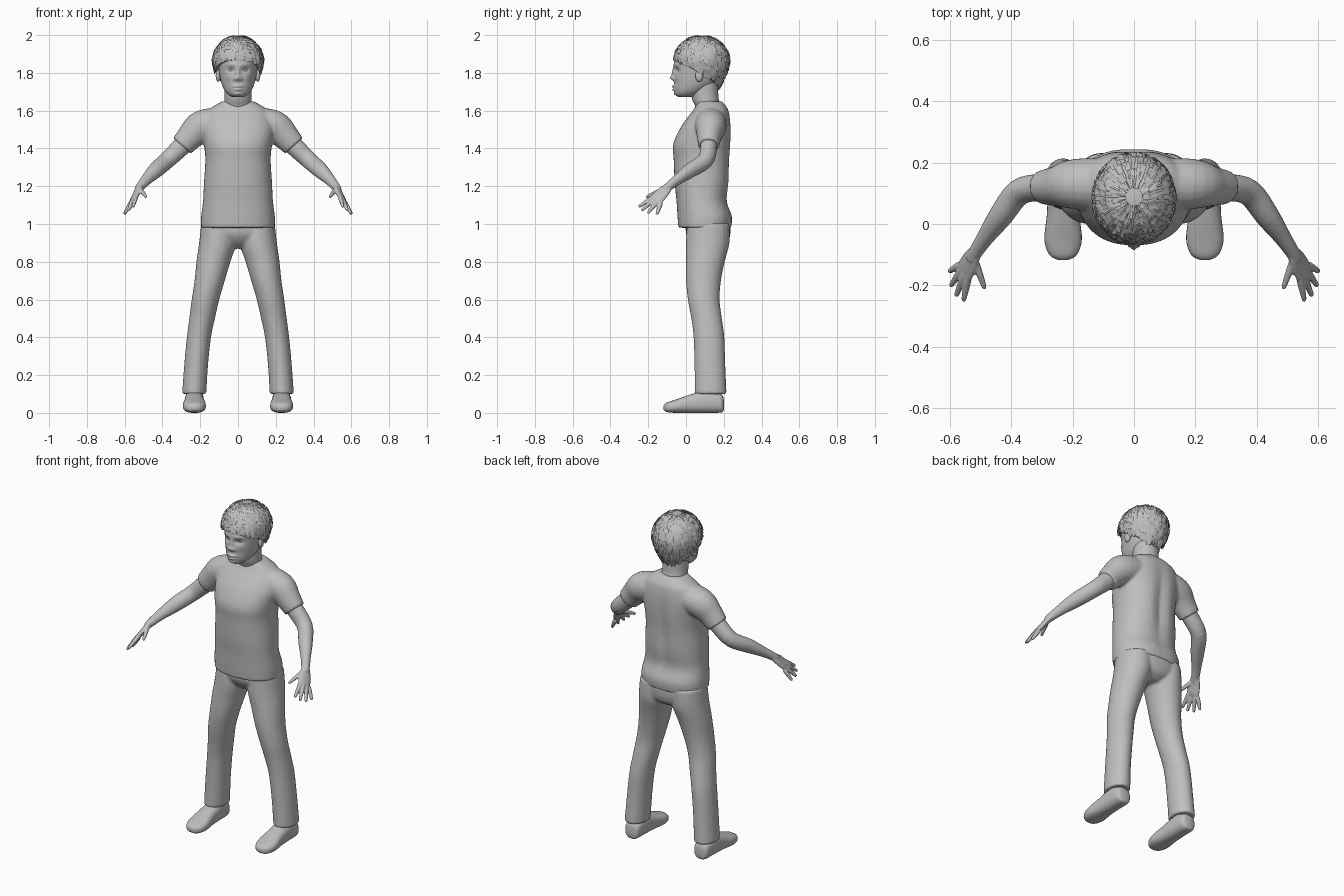
import bpy, bmesh, math, random
from mathutils import Vector

random.seed(4)
cube = bpy.data.objects.get("Cube")
if cube:
    bpy.data.objects.remove(cube, do_unlink=True)

grey = bpy.data.materials.new("plain_grey")
grey.use_nodes = True
tone = (0.52, 0.52, 0.52, 1)
grey.diffuse_color = tone
grey.node_tree.nodes["Principled BSDF"].inputs["Base Color"].default_value = tone


def finish(name, bm, voxel=0, relax=0, normals=True):
    """Turn a bmesh into a smooth object, optionally fused by a voxel remesh."""
    if normals:
        bmesh.ops.recalc_face_normals(bm, faces=bm.faces)
    for f in bm.faces:
        f.smooth = True
    mesh = bpy.data.meshes.new(name)
    bm.to_mesh(mesh)
    bm.free()
    mesh.materials.append(grey)
    obj = bpy.data.objects.new(name, mesh)
    bpy.context.collection.objects.link(obj)
    if voxel:
        fuse = obj.modifiers.new("fuse", 'REMESH')
        fuse.mode = 'VOXEL'
        fuse.voxel_size = voxel
        fuse.use_smooth_shade = True
        soft = obj.modifiers.new("soften", 'SMOOTH')
        soft.factor = 0.5
        soft.iterations = relax
    return obj


def spline(rows, steps):
    """Catmull-Rom interpolation through rows of numbers."""
    out = []
    for i in range(len(rows) - 1):
        quad = [rows[max(i - 1, 0)], rows[i], rows[i + 1], rows[min(i + 2, len(rows) - 1)]]
        for k in range(steps):
            t = k / steps
            out.append([b + t / 2 * (c - a + t * (2 * a - 5 * b + 4 * c - d + t * (3 * (b - c) + d - a)))
                        for a, b, c, d in zip(*quad)])
    return out + [list(rows[-1])]


def loft(bm, rings, seg=32, power=1.0, shape=None):
    """Skin closed rings given as (centre, u, v) and cap both ends."""
    def bend(value):
        return math.copysign(abs(value) ** power, value)
    loops = []
    for c, u, v in rings:
        loop = []
        for i in range(seg):
            a = math.tau * i / seg
            p = c + u * bend(math.cos(a)) + v * bend(math.sin(a))
            loop.append(bm.verts.new(shape(p) if shape else p))
        loops.append(loop)
    for low, high in zip(loops, loops[1:]):
        for i in range(seg):
            j = (i + 1) % seg
            bm.faces.new((low[i], low[j], high[j], high[i]))
    bm.faces.new(loops[0][::-1])
    bm.faces.new(loops[-1])


def stack(bm, rows, steps=4, side=1, **kw):
    """Loft level rings: z, centre x, half width, front y, back y."""
    loft(bm, [(Vector((side * x, (f + b) / 2, z)), Vector((w, 0, 0)), Vector((0, (b - f) / 2, 0)))
              for z, x, w, f, b in spline(rows, steps)], **kw)


def tube(bm, rows, ref, side=1, steps=4, seg=20):
    """Loft along a path: x, y, z, radius along ref, radius across it."""
    pts = spline(rows, steps)
    centres = [Vector((side * p[0], p[1], p[2])) for p in pts]
    ref = Vector((side * ref[0], ref[1], ref[2]))
    rings = []
    for i, p in enumerate(pts):
        t = (centres[min(i + 1, len(pts) - 1)] - centres[max(i - 1, 0)]).normalized()
        u = (ref - t * ref.dot(t)).normalized()
        rings.append((centres[i], u * p[3], t.cross(u) * p[4]))
    loft(bm, rings, seg)


def ball(bm, centre, size):
    made = bmesh.ops.create_uvsphere(bm, u_segments=20, v_segments=14, radius=1)
    bmesh.ops.scale(bm, vec=size, verts=made['verts'])
    bmesh.ops.translate(bm, vec=centre, verts=made['verts'])


# Shirt: torso with a spine groove, fused with both sleeves
def spine(p):
    if p.y > 0.12:
        p.y -= 0.018 * math.exp(-(p.x / 0.035) ** 2 - ((p.z - 1.32) / 0.2) ** 2)
    return p


bm = bmesh.new()
stack(bm, [(0.98, 0, .195, -.04, .24), (1.04, 0, .195, -.045, .245), (1.12, 0, .185, -.05, .22),
           (1.22, 0, .18, -.06, .23), (1.34, 0, .173, -.065, .235), (1.42, 0, .18, -.068, .24),
           (1.5, 0, .19, -.035, .24), (1.56, 0, .18, .005, .235), (1.605, 0, .155, .04, .225),
           (1.635, 0, .11, .055, .205), (1.65, 0, .082, .06, .19)], power=.88, seg=48, shape=spine)
for s in (1, -1):
    tube(bm, [(.1, .13, 1.54, .085, .08), (.195, .13, 1.515, .082, .085),
              (.25, .123, 1.465, .066, .073), (.297, .12, 1.413, .056, .062)], (0, 1, 0), s)
finish("shirt", bm, 0.008, 4)

# Trousers: two legs fused with the hips
bm = bmesh.new()
stack(bm, [(1.02, 0, .185, .0, .235), (.95, 0, .185, .0, .235), (.9, 0, .13, .03, .22),
           (.87, 0, .05, .07, .18)], power=.9)
for s in (1, -1):
    stack(bm, [(1.0, .105, .09, .005, .23), (.9, .108, .098, .0, .23), (.8, .13, .09, .0, .205),
               (.7, .15, .08, .0, .185), (.6, .172, .073, .01, .178), (.5, .19, .068, .028, .19),
               (.4, .207, .064, .04, .203), (.25, .222, .063, .045, .208),
               (.1, .232, .064, .047, .215)], side=s)
finish("trousers", bm, 0.008, 4)

# Shoes and ankles
for s, label in ((1, "left"), (-1, "right")):
    bm = bmesh.new()
    rows = [(.2, .02, .015, .07), (.185, .045, .002, .1), (.11, .05, 0, .12), (.03, .053, 0, .1),
            (-.05, .061, 0, .072), (-.1, .045, .004, .055), (-.118, .015, .015, .04)]
    loft(bm, [(Vector((s * .231, y, (lo + hi) / 2)), Vector((w, 0, 0)), Vector((0, 0, (hi - lo) / 2)))
              for y, w, lo, hi in spline(rows, 5)], power=.8)
    stack(bm, [(.05, .231, .045, .07, .19), (.2, .229, .045, .07, .18)], side=s)
    finish(label + "_shoe", bm)

# Arms with palm, fingers and thumb
spread = Vector((.03, .04, -.03))
for s, label in ((1, "left"), (-1, "right")):
    bm = bmesh.new()
    tube(bm, [(.22, .125, 1.49, .05, .05), (.3, .12, 1.41, .045, .05), (.375, .103, 1.338, .043, .045),
              (.435, .025, 1.285, .038, .042), (.485, -.045, 1.235, .027, .03),
              (.515, -.09, 1.2, .023, .024), (.53, -.115, 1.18, .022, .02)], (0, 1, 0), s)
    tube(bm, [(.513, -.085, 1.205, .02, .02), (.532, -.118, 1.172, .035, .016),
              (.55, -.152, 1.137, .039, .014), (.56, -.165, 1.125, .034, .008)], spread, s)
    fingers = [((.538, -.165, 1.15), (.556, -.252, 1.09)), ((.552, -.162, 1.137), (.58, -.236, 1.07)),
               ((.562, -.15, 1.122), (.598, -.203, 1.056)), ((.567, -.133, 1.112), (.603, -.155, 1.05)),
               ((.518, -.12, 1.185), (.486, -.212, 1.142))]
    for base, tip in fingers:
        a, b = Vector(base), Vector(tip)
        tube(bm, [(*a.lerp(b, t), r, r) for t, r in
                  ((0, .012), (.35, .012), (.7, .01), (.93, .008), (1, .003))], spread, s, 3, 12)
    finish(label + "_arm", bm, 0.004, 3)

# Head: lofted skull with the face pushed in and out at feature points
features = [(0, 1.80, .012, .03, .012), (0, 1.773, .014, .012, .018), (.017, 1.768, .008, .008, .011),
            (0, 1.729, .024, .007, .014), (0, 1.711, .02, .007, .012), (.036, 1.815, .02, .012, -.014),
            (.036, 1.844, .028, .009, .005), (.05, 1.778, .02, .02, .004), (0, 1.69, .02, .01, .006)]


def face(p):
    if p.y < 0.04:
        p.y -= sum(push * math.exp(-((abs(p.x) - x) / wx) ** 2 - ((p.z - z) / wz) ** 2)
                   for x, z, wx, wz, push in features)
    return p


bm = bmesh.new()
stack(bm, [(1.672, 0, .03, -.04, .05), (1.685, 0, .052, -.056, .08), (1.71, 0, .073, -.061, .12),
           (1.75, 0, .089, -.062, .17), (1.8, 0, .1, -.062, .2), (1.85, 0, .105, -.063, .21),
           (1.9, 0, .105, -.055, .21), (1.95, 0, .08, -.02, .18), (1.975, 0, .04, .03, .13)],
      steps=8, seg=96, shape=face)
finish("head", bm)

bm = bmesh.new()
stack(bm, [(1.57, 0, .078, .06, .19), (1.62, 0, .075, .05, .185), (1.67, 0, .071, .03, .172),
           (1.76, 0, .072, .02, .17)])
finish("neck", bm)

for s, label in ((1, "left"), (-1, "right")):
    bm = bmesh.new()
    ball(bm, (s * .036, -.03, 1.815), (.016, .0145, .0115))
    finish(label + "_eye", bm)
    bm = bmesh.new()
    ball(bm, (s * .105, .07, 1.785), (.013, .021, .032))
    finish(label + "_ear", bm)

# Hair: a cap over the skull covered with loose overlapping tufts
middle = Vector((0, .083, 1.86))


def scalp(phi, t, scale=1.0):
    hairline = 1.87 - 0.155 * (1 - math.cos(phi)) / 2
    z = 2 - (2 - hairline) * (1 - math.cos(t * math.pi / 2))
    h = (z - middle.z) / 0.14
    r = math.sqrt(max(0, 1 - h * h)) if h > 0 else 1 - 0.35 * (-h) ** 1.5
    p = Vector((.138 * r * math.sin(phi), -.152 * r * math.cos(phi), z - middle.z))
    return middle + p * scale


bm = bmesh.new()
levels = [(t / 14, .955) for t in range(1, 15)] + [(1, .8)]
loops = [[bm.verts.new(scalp(math.tau * i / 40, t, k)) for i in range(40)] for t, k in levels]
bm.faces.new(loops[0])
for a, b in zip(loops, loops[1:]):
    for i in range(40):
        bm.faces.new((a[i - 1], a[i], b[i], b[i - 1]))
finish("hair_cap", bm)

bm = bmesh.new()
columns, rows = 36, 10
for i in range(columns):
    for j in range(1, rows):
        phi = math.tau * (i + random.uniform(-.25, .25)) / columns
        half = math.tau / columns * random.uniform(.3, .6)
        t, end = j / rows, min(1.03, (j + random.uniform(.8, 1.3)) / rows)
        grid = [[bm.verts.new(scalp(phi + half * k, t + (end - t) * m / 2, random.uniform(.965, 1.02)))
                 for k in (-1, 0, 1)] for m in range(3)]
        for m in range(2):
            for k in range(2):
                bm.faces.new((grid[m][k], grid[m + 1][k], grid[m + 1][k + 1], grid[m][k + 1]))
finish("hair_tufts", bm, normals=False)
